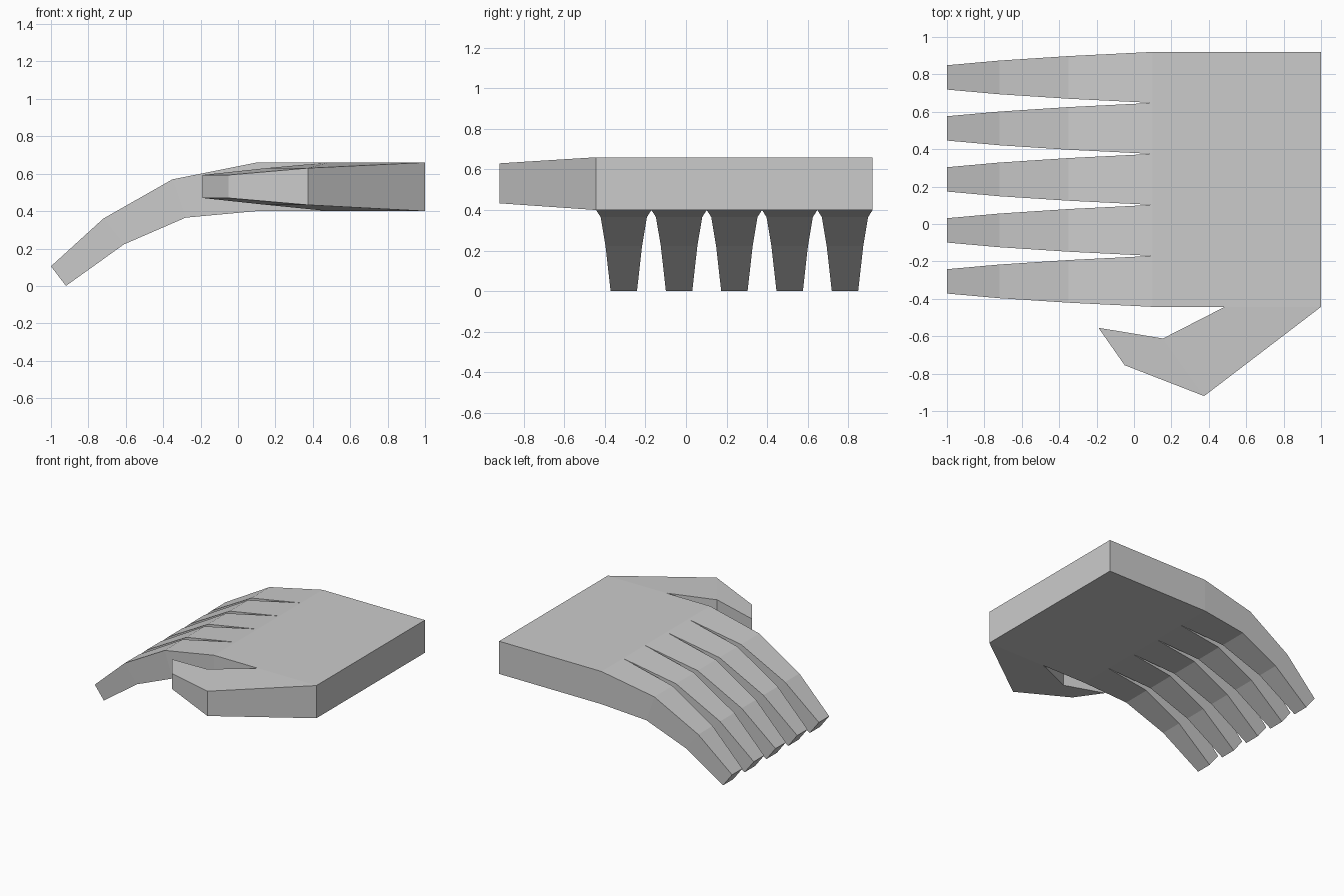
import bpy, bmesh

if "Cube" in bpy.data.objects:
    bpy.data.objects.remove(bpy.data.objects["Cube"])

bm = bmesh.new()


def face(points):
    bm.faces.new([bm.verts.new(p) for p in points])


def loft(rings):
    """Skin four-cornered rings; the root stays open, the tip is capped."""
    for a, b in zip(rings, rings[1:]):
        for i in range(4):
            j = (i + 1) % 4
            face([a[i], a[j], b[j], b[i]])
    face(rings[-1])


# Palm: top and bottom outlines, walled only where no finger or thumb joins
LOW, HIGH = 0.40, 0.66
KNUCKLE_X, BACK_X = 0.10, 1.0
Y0, Y1 = -0.443, 0.92
COUNT = 5
width = (Y1 - Y0) / COUNT
knuckles = [(KNUCKLE_X, Y1 - i * width) for i in range(COUNT + 1)]
outline = [(BACK_X, Y1)] + knuckles + [(0.485, Y0), (BACK_X, Y0)]
for z in (LOW, HIGH):
    face([(x, y, z) for x, y in outline])
for i in (0, len(outline) - 3, len(outline) - 1):
    (xa, ya), (xb, yb) = outline[i], outline[(i + 1) % len(outline)]
    face([(xa, ya, LOW), (xb, yb, LOW), (xb, yb, HIGH), (xa, ya, HIGH)])

# Fingers: top x, top z, bottom x, bottom z, half width at each joint
joints = [
    (KNUCKLE_X, HIGH, KNUCKLE_X, LOW, width / 2),
    (-0.35, 0.57, -0.28, 0.365, 0.114),
    (-0.72, 0.36, -0.61, 0.222, 0.090),
    (-1.0, 0.105, -0.92, 0.0, 0.065),
]
for i in range(COUNT):
    y = Y1 - (i + 0.5) * width
    loft([[(tx, y - h, tz), (tx, y + h, tz), (bx, y + h, bz), (bx, y - h, bz)]
          for tx, tz, bx, bz, h in joints])

# Thumb: outer point, inner point, bottom z, top z at each joint
thumb = [
    ((BACK_X, Y0), (0.485, Y0), LOW, HIGH),
    ((0.375, -0.92), (0.155, -0.612), 0.433, 0.63),
    ((-0.05, -0.755), (-0.19, -0.555), 0.47, 0.593),
]
loft([[(*o, lo), (*n, lo), (*n, hi), (*o, hi)] for o, n, lo, hi in thumb])

# Weld everything into one closed hand
bmesh.ops.remove_doubles(bm, verts=bm.verts, dist=0.0005)
bmesh.ops.recalc_face_normals(bm, faces=bm.faces)
mesh = bpy.data.meshes.new("hand")
bm.to_mesh(mesh)
bm.free()
bpy.context.collection.objects.link(bpy.data.objects.new("hand", mesh))
